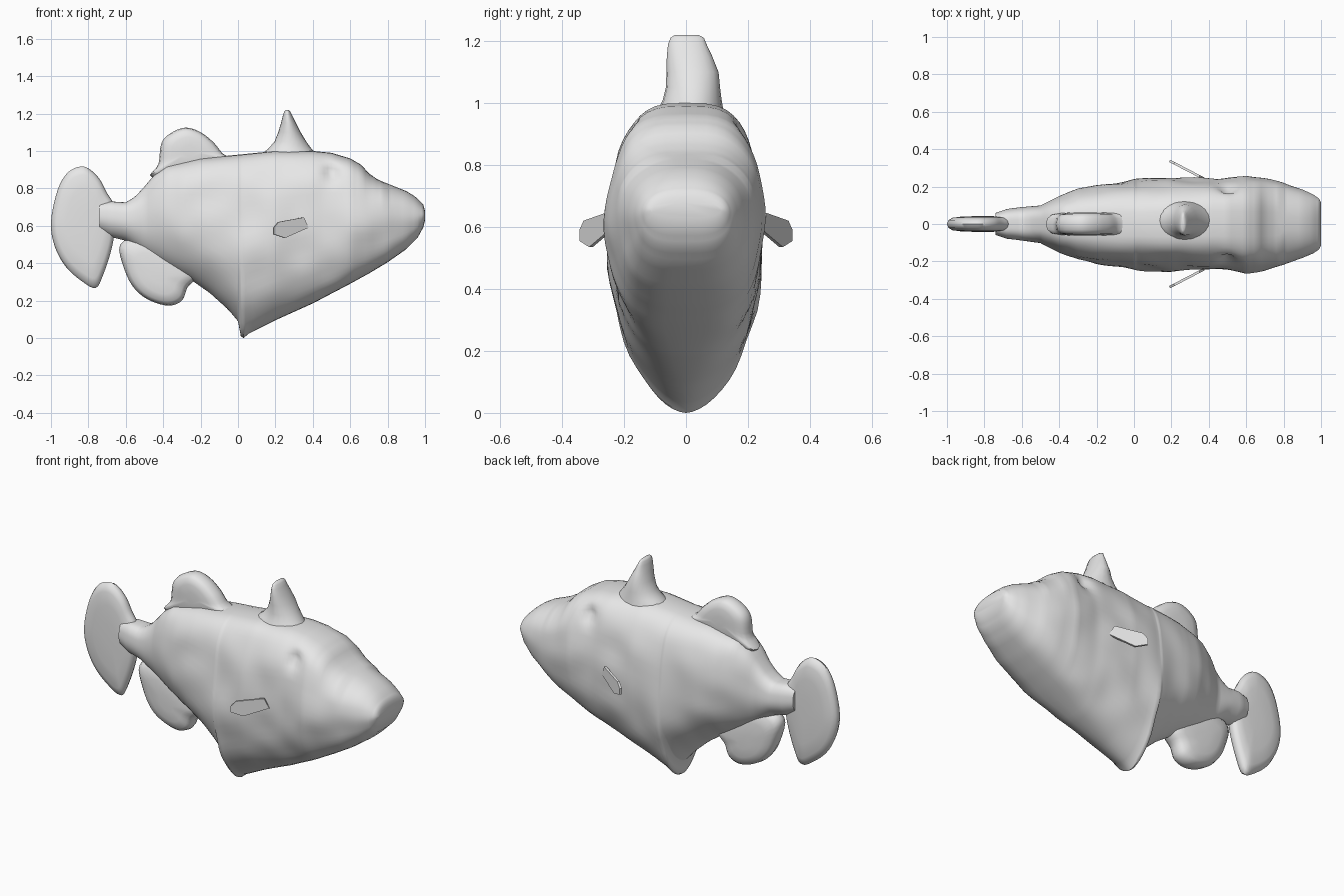
import bpy, bmesh, math
from mathutils import Vector, noise

if "Cube" in bpy.data.objects:
    bpy.data.objects.remove(bpy.data.objects["Cube"])

grey = bpy.data.materials.new("plain grey")
grey.diffuse_color = (0.8, 0.8, 0.8, 1)
grey.use_nodes = True
grey.node_tree.nodes["Principled BSDF"].inputs["Base Color"].default_value = grey.diffuse_color


def finish(name, bm, angle=50):
    bmesh.ops.recalc_face_normals(bm, faces=bm.faces)
    me = bpy.data.meshes.new(name)
    bm.to_mesh(me)
    bm.free()
    me.materials.append(grey)
    ob = bpy.data.objects.new(name, me)
    bpy.context.collection.objects.link(ob)
    bpy.context.view_layer.objects.active = ob
    ob.select_set(True)
    bpy.ops.object.shade_smooth_by_angle(angle=math.radians(angle))
    ob.select_set(False)
    return ob


def lookup(keys, x):
    """Linear interpolation in a short list of (position, value) pairs."""
    for (a, va), (b, vb) in zip(keys, keys[1:]):
        if x <= b:
            return va + (vb - va) * max(0, (x - a) / (b - a))
    return keys[-1][1]


def loft(rings):
    """Skin a list of closed rings and cap both ends."""
    bm = bmesh.new()
    rows = [[bm.verts.new(p) for p in ring] for ring in rings]
    n = len(rows[0])
    for r, s in zip(rows, rows[1:]):
        for i in range(n):
            bm.faces.new((r[i], r[(i + 1) % n], s[(i + 1) % n], s[i]))
    bm.faces.new(rows[0])
    bm.faces.new(rows[-1])
    return bm


def smooth_outline(pts, steps=4):
    """Closed Catmull-Rom curve through the points."""
    out, n = [], len(pts)
    for i in range(n):
        a, b, c, d = (Vector(pts[(i + k) % n]) for k in (-1, 0, 1, 2))
        for s in range(steps):
            t = s / steps
            out.append(0.5 * (2 * b + (c - a) * t + (2 * a - 5 * b + 4 * c - d) * t * t
                              + (3 * b - a - 3 * c + d) * t ** 3))
    return out


def fin(name, pts, half):
    """Rounded upright fin from an x-z outline; half is half the thickness."""
    line = smooth_outline(pts)
    mid = sum(line, Vector((0, 0))) / len(line)
    side = [(0.25, 1), (0.6, 0.95), (0.85, 0.8), (0.96, 0.5), (1, 0)]
    layers = [(s, -t) for s, t in side] + [(s, t) for s, t in side[-2::-1]]
    rings = []
    for s, t in layers:
        rings.append([(mid.x + (p.x - mid.x) * s, t * half, mid.y + (p.y - mid.y) * s)
                      for p in line])
    return finish(name, loft(rings))


# Body: belly line, back line and half width along the length
belly = [(-.74, .57), (-.68, .54), (-.6, .52), (-.5, .45), (-.4, .39), (-.3, .335),
         (-.25, .31), (-.15, .24), (-.05, .15), (0, .09), (.015, .01), (.03, 0), (.06, .025),
         (.1, .045), (.2, .095), (.4, .185), (.6, .29), (.7, .345), (.8, .405), (.9, .475),
         (.96, .535), (.99, .59), (1, .63)]
back = [(-.74, .72), (-.68, .73), (-.6, .725), (-.55, .755), (-.5, .81), (-.45, .87), (-.38, .92),
        (-.2, .96), (0, .98), (.2, 1.0), (.4, 1.0), (.5, .99), (.6, .96), (.66, .925), (.7, .88),
        (.75, .845), (.8, .825), (.9, .785), (.95, .755), (.99, .715), (1, .68)]
width = [(-.74, .06), (-.68, .08), (-.6, .09), (-.5, .1), (-.4, .15), (-.3, .19), (-.2, .212),
         (0, .24), (.2, .25), (.45, .243), (.6, .258), (.7, .24), (.8, .218), (.9, .185),
         (.96, .157), (.99, .135), (1, .115)]
xs = sorted({round(-.74 + i * .02, 3) for i in range(87)}
            | {-.005, .01, .015, .03, .97, .99, .995, 1.0})
N = 56
rings = []
for x in xs:
    lo, hi, w = lookup(belly, x), lookup(back, x), lookup(width, x)
    mid, h = (lo + hi) / 2, (hi - lo) / 2
    chin = 1.2 - .6 * min(1, max(0, x / .55))
    ring = []
    for i in range(N):
        a = math.tau * i / N
        c, s = math.cos(a), math.sin(a)
        e = (.6 if x < .8 else .8) if s > 0 else chin
        e = 1 + (e - 1) * min(1, abs(s) * 2)
        y, z = w * math.copysign(abs(c) ** e, c), mid + h * s
        # shallow lumps on the flanks
        lump = noise.noise(Vector((x * 6, y * 6, z * 6)))
        y *= 1 + .06 * lump * min(1, (1 - x) * 5)
        # eye sockets
        d = ((x - .5) / .04) ** 2 + ((z - .885) / .04) ** 2
        y -= math.copysign(.04 * math.exp(-d), y) if abs(y) > .08 else 0
        ring.append((x, y, z))
    rings.append(ring)
finish("body", loft(rings), 60)

# Front dorsal spine: rings of (height, x from, x to, y from, y to)
spine = [(.93, .08, .46, -.11, .13), (.98, .12, .42, -.09, .12), (1.01, .16, .395, -.075, .115),
         (1.05, .195, .365, -.065, .11), (1.1, .215, .335, -.063, .105),
         (1.15, .23, .31, -.062, .085), (1.19, .24, .29, -.058, .066),
         (1.21, .247, .28, -.05, .058), (1.22, .255, .27, -.035, .04)]
rings = [[((a + b) / 2 + (b - a) / 2 * math.cos(math.tau * i / 20),
           (c + d) / 2 + (d - c) / 2 * math.sin(math.tau * i / 20), z) for i in range(20)]
         for z, a, b, c, d in spine]
finish("dorsal_spine", loft(rings), 60)

# Rear dorsal, anal and tail fins
fin("rear_dorsal_fin", [(-.46, .86), (-.425, .93), (-.41, 1.04), (-.36, 1.095), (-.28, 1.125),
                        (-.2, 1.1), (-.13, 1.045), (-.08, .985), (-.02, .94), (-.2, .87)], .062)
fin("anal_fin", [(-.63, .5), (-.605, .36), (-.55, .26), (-.47, .2), (-.37, .173), (-.3, .2),
                 (-.27, .27), (-.22, .34), (-.3, .45), (-.5, .54)], .065)
fin("tail_fin", [(-.84, .917), (-.91, .885), (-.965, .79), (-1, .62), (-.98, .49), (-.92, .38),
                 (-.83, .3), (-.76, .268), (-.72, .34), (-.68, .46), (-.66, .56), (-.65, .65),
                 (-.66, .71), (-.7, .775), (-.74, .85), (-.79, .9)], .042)

# Pectoral fins: thin plates sweeping back and outward
plate = [(.19, .555), (.19, .59), (.215, .62), (.35, .645), (.375, .59), (.25, .535)]
for side, label in ((-1, "right"), (1, "left")):
    rings = [[(x + o * .45, side * (.338 - (x - .19) * .52 + o), z) for x, z in plate]
             for o in (-.006, .006)]
    finish("pectoral_fin_" + label, loft(rings), 30)
